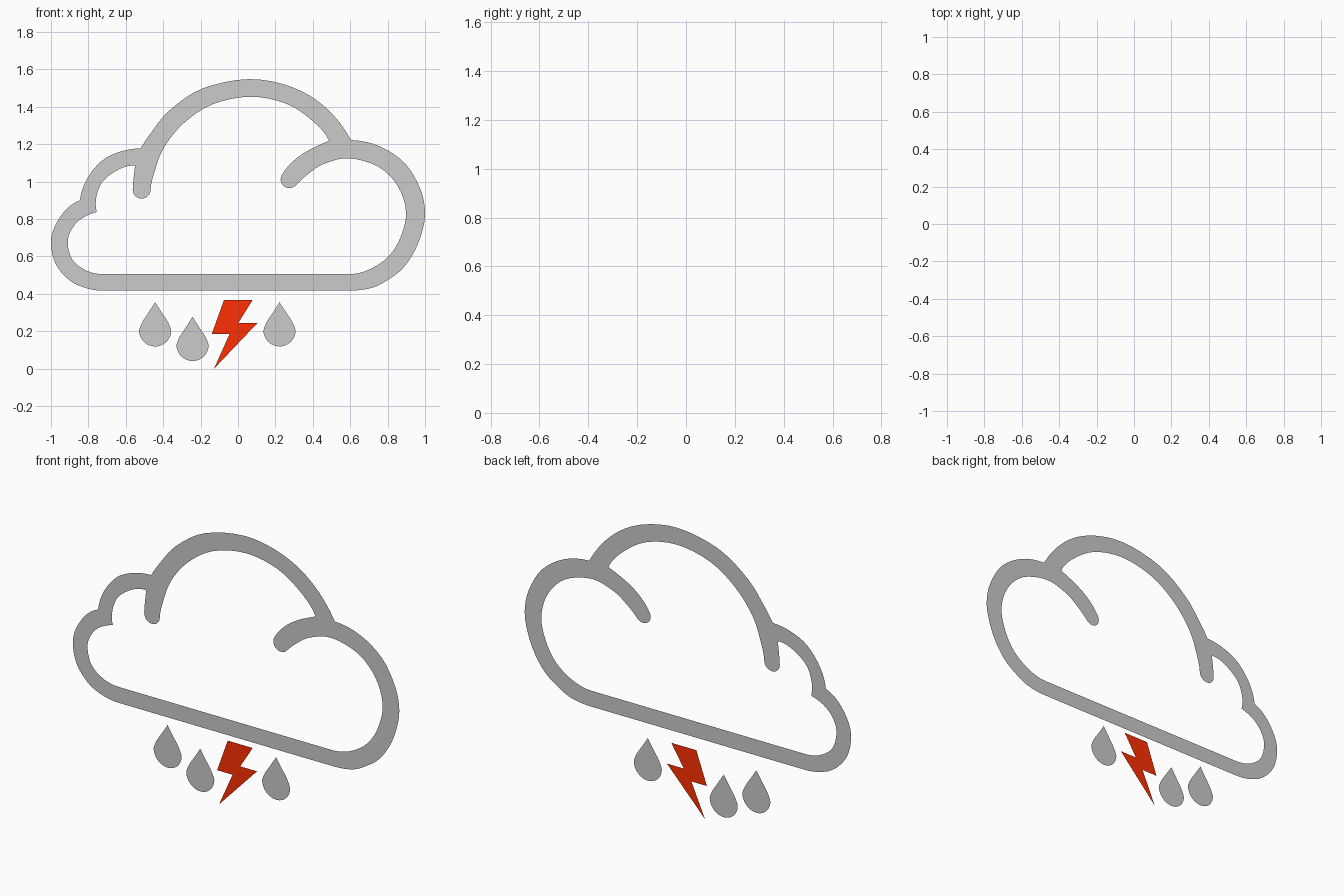
import bpy
from math import radians, cos, sin
from mathutils import Matrix, Vector

if "Cube" in bpy.data.objects:
    bpy.data.objects.remove(bpy.data.objects["Cube"])

GAP = .017   # the cloud sits this far in front of y = 0, drops and bolt behind


def smooth(pts, n=4):
    """Smooth run through the points (x, z), curvature kept at its ends."""
    p = [Vector(q) for q in pts]
    p = [3 * p[0] - 3 * p[1] + p[2]] + p + [3 * p[-1] - 3 * p[-2] + p[-3]]
    out = []
    for a, b, c, d in zip(p, p[1:], p[2:], p[3:]):
        for i in range(n):
            t = i / n
            out.append(0.5 * (2 * b + (c - a) * t + (2 * a - 5 * b + 4 * c - d) * t ** 2
                              + (3 * b - a - 3 * c + d) * t ** 3))
    return out + [p[-2]]


def arc(x, z, r, start, end, n=12):
    """Circular run around (x, z) between two angles in degrees."""
    angles = [radians(start + (end - start) * i / n) for i in range(n + 1)]
    return [Vector((x + r * cos(a), z + r * sin(a))) for a in angles]


def loop(*runs):
    """Join runs into one closed outline, dropping repeated corner points."""
    pts = []
    for p in (Vector(q) for run in runs for q in run):
        if not pts or (p - pts[-1]).length > 1e-4:
            pts.append(p)
    if (pts[0] - pts[-1]).length < 1e-4:
        pts.pop()
    return pts


def flat_shape(name, outlines, y, material=None):
    """Fill outlines (inner ones are holes) as an upright sheet at depth y."""
    cu = bpy.data.curves.new(name, 'CURVE')
    cu.dimensions, cu.fill_mode = '2D', 'BOTH'
    for pts in outlines:
        sp = cu.splines.new('POLY')
        sp.points.add(len(pts) - 1)
        for sp_pt, p in zip(sp.points, pts):
            sp_pt.co = (p[0], p[1], 0, 1)
        sp.use_cyclic_u = True
    tmp = bpy.data.objects.new(name + "_outline", cu)
    bpy.context.collection.objects.link(tmp)
    dg = bpy.context.evaluated_depsgraph_get()
    me = bpy.data.meshes.new_from_object(tmp.evaluated_get(dg))
    bpy.data.objects.remove(tmp)
    me.transform(Matrix.Translation((0, y, 0)) @ Matrix.Rotation(radians(90), 4, 'X'))
    me.name = name
    me.materials.clear()
    if material:
        me.materials.append(material)
    ob = bpy.data.objects.new(name, me)
    bpy.context.collection.objects.link(ob)
    return ob


# Cloud outer edge: right lobe, top dome, left bump, left end
outer = loop(
    smooth([(.6, .417), (.715, .432), (.80, .474), (.88, .535), (.945, .63), (.985, .735),
            (1, .84), (.975, .96), (.895, 1.095), (.76, 1.188), (.605, 1.222)]),
    smooth([(.605, 1.222), (.47, 1.395), (.29, 1.505), (.06, 1.548), (-.19, 1.498),
            (-.365, 1.382), (-.46, 1.268), (-.52, 1.178)]),
    smooth([(-.52, 1.178), (-.63, 1.16), (-.73, 1.11), (-.81, 1.01), (-.845, .9)]),
    smooth([(-.845, .9), (-.92, .85), (-.98, .76), (-1, .67), (-.975, .56),
            (-.9, .472), (-.81, .43), (-.715, .417)]))

# Cloud inner edge, running around the two round-ended stubs
inner = loop(
    smooth([(.58, .505), (.695, .527), (.805, .6), (.872, .71), (.898, .84), (.855, .975),
            (.75, 1.08), (.59, 1.125), (.46, 1.095), (.38, 1.045), (.311, .982)]),
    arc(.275, 1.012, .047, -40, -220),
    smooth([(.239, 1.042), (.285, 1.1), (.36, 1.158), (.487, 1.218)]),
    smooth([(.487, 1.218), (.41, 1.315), (.262, 1.415), (.065, 1.454), (-.14, 1.412),
            (-.295, 1.308), (-.4, 1.175), (-.45, 1.04), (-.467, .96)]),
    arc(-.515, .957, .048, 0, -180),
    smooth([(-.563, .957), (-.558, 1.02), (-.55, 1.085)]),
    smooth([(-.55, 1.085), (-.63, 1.069), (-.72, 1.005), (-.757, .92), (-.755, .838)]),
    smooth([(-.755, .838), (-.845, .797), (-.895, .735), (-.91, .67), (-.885, .582),
            (-.81, .524), (-.715, .505)]))
flat_shape("cloud_outline", [outer, inner], -GAP)

# Rain drops: round belly, sides drawn up to a point; half profile mirrored
half = loop(smooth([(0, 0), (.036, -.056), (.068, -.105), (.086, -.15)]),
            arc(0, -.15, .086, 0, -90))
drop = loop(half, [(-p.x, p.y) for p in reversed(half)])
for i, tip in enumerate([(-.443, .355), (-.243, .277), (.222, .355)]):
    flat_shape(f"rain_drop_{i + 1}", [[p + Vector(tip) for p in drop]], GAP)

# Lightning bolt
red = bpy.data.materials.new("bolt_red")
red.diffuse_color = (1, .03, .001, 1)
red.use_nodes = True
red.node_tree.nodes["Principled BSDF"].inputs["Base Color"].default_value = red.diffuse_color
flat_shape("lightning_bolt", [[(-.075, .367), (.078, .367), (.002, .245), (.105, .245),
                               (-.128, 0), (-.045, .186), (-.14, .186)]], GAP, red)
